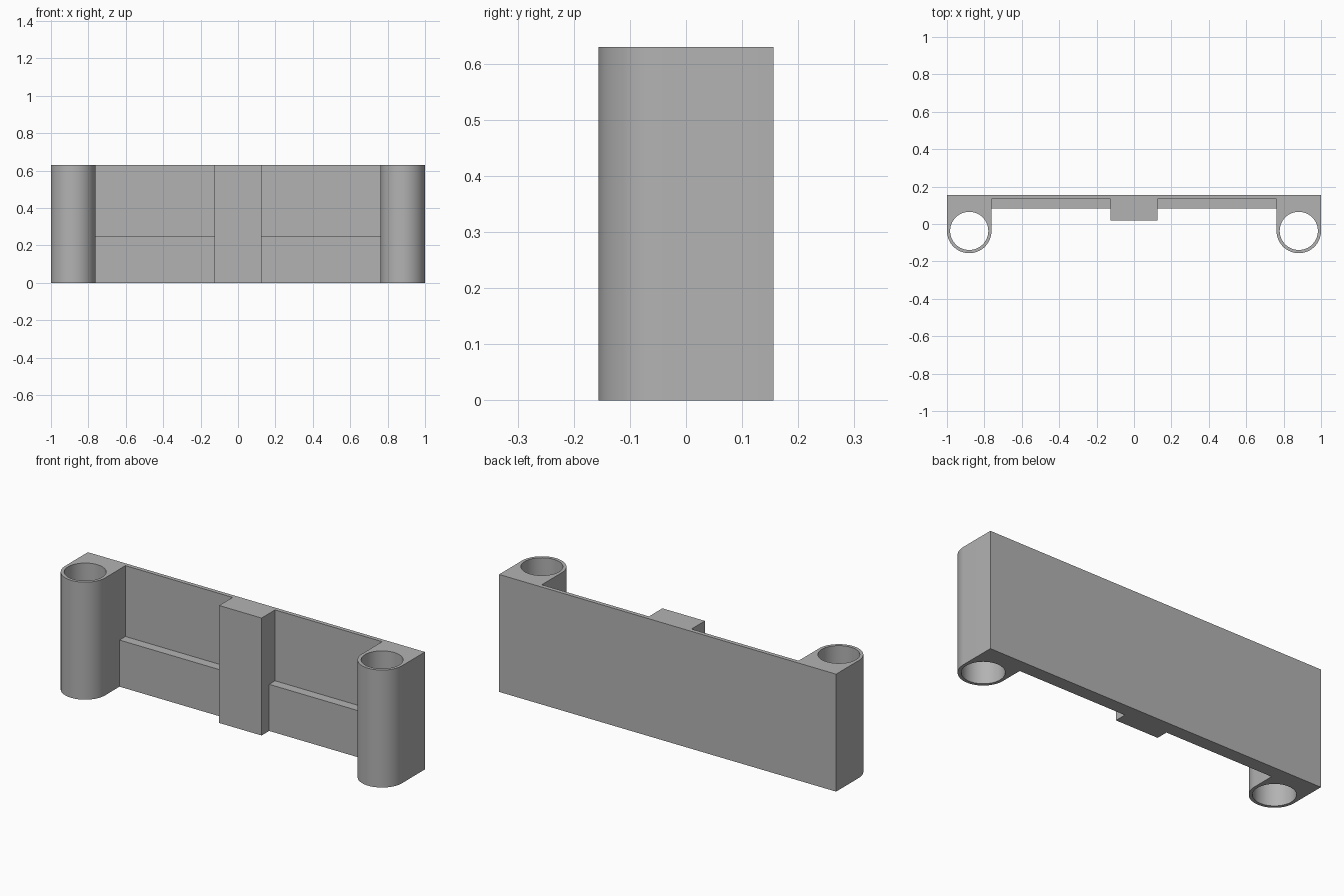
import bpy, bmesh, math

HEIGHT, LEDGE = 0.63, 0.25
BACK, PLATE, STEP, RIB = 0.156, 0.134, 0.084, 0.02     # depths along y
TUBE_X, TUBE_Y, OUTER, BORE = 0.881, -0.037, 0.119, 0.102
INNER, RIB_X = TUBE_X - OUTER, 0.126
SEG = 64

if "Cube" in bpy.data.objects:
    bpy.data.objects.remove(bpy.data.objects["Cube"])

grey = bpy.data.materials.new("plain_grey")
grey.use_nodes = True
colour = (0.45, 0.45, 0.45, 1)
grey.diffuse_color = colour
grey.node_tree.nodes["Principled BSDF"].inputs["Base Color"].default_value = colour


def arc(x, radius, start, end, steps):
    angles = [start + (end - start) * i / steps for i in range(steps + 1)]
    return [(x + radius * math.cos(a), TUBE_Y + radius * math.sin(a)) for a in angles]


def extrude_profile(name, loops, bottom, top):
    """Fill closed loops (inner loops become holes) and extrude upward."""
    bm = bmesh.new()
    for points in loops:
        verts = [bm.verts.new((x, y, bottom)) for x, y in points]
        for a, b in zip(verts, verts[1:] + verts[:1]):
            bm.edges.new((a, b))
    bmesh.ops.triangle_fill(bm, edges=bm.edges[:], use_beauty=True)
    result = bmesh.ops.extrude_face_region(bm, geom=bm.faces[:])
    moved = [g for g in result["geom"] if isinstance(g, bmesh.types.BMVert)]
    bmesh.ops.translate(bm, verts=moved, vec=(0, 0, top - bottom))
    bmesh.ops.recalc_face_normals(bm, faces=bm.faces[:])
    mesh = bpy.data.meshes.new(name)
    bm.to_mesh(mesh)
    bm.free()
    mesh.materials.append(grey)
    obj = bpy.data.objects.new(name, mesh)
    bpy.context.collection.objects.link(obj)
    return obj


# Footprint: rounded end mounts, ledges and the centre rib, mirrored in x
half = [(RIB_X, RIB), (RIB_X, STEP), (INNER, STEP)]
half += arc(TUBE_X, OUTER, math.pi, 2 * math.pi, SEG // 2)
half += [(1, BACK)]
outline = half + [(-x, y) for x, y in reversed(half)]
bores = [arc(s * TUBE_X, BORE, 0, 2 * math.pi, SEG)[:-1] for s in (-1, 1)]
body = extrude_profile("bracket_body", [outline] + bores, 0, HEIGHT)

# Pockets above the ledges leave only the thin back plate
for side, s in (("left", 1), ("right", -1)):
    pocket = [(s * RIB_X, RIB), (s * INNER, RIB), (s * INNER, PLATE), (s * RIB_X, PLATE)]
    cutter = extrude_profile(side + "_pocket_cutter", [pocket], LEDGE, HEIGHT + 0.1)
    cutter.hide_render = True
    cutter.hide_set(True)
    cut = body.modifiers.new(side + "_pocket", "BOOLEAN")
    cut.operation, cut.solver, cut.object = "DIFFERENCE", "EXACT", cutter

# Apply the cuts, then smooth the round walls
bpy.context.view_layer.objects.active = body
body.select_set(True)
for mod in list(body.modifiers):
    bpy.ops.object.modifier_apply(modifier=mod.name)
for obj in [o for o in bpy.data.objects if o.name.endswith("_pocket_cutter")]:
    bpy.data.objects.remove(obj)
bpy.ops.object.shade_smooth_by_angle(angle=math.radians(30))
